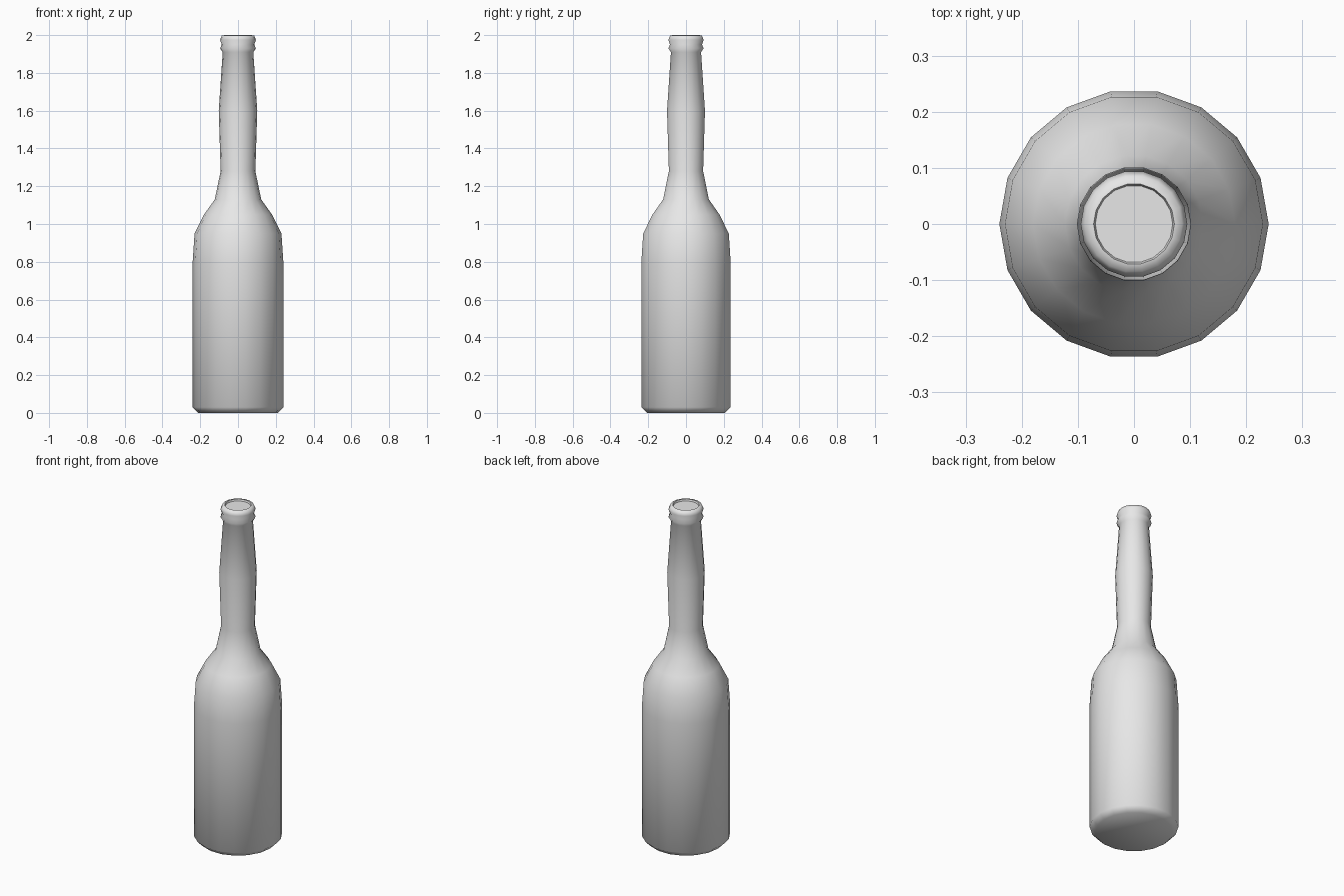
import bpy
import bmesh
import math

cube = bpy.data.objects.get("Cube")
if cube:
    bpy.data.objects.remove(cube, do_unlink=True)

SIDES = 18

# Single plain glass colour
grey = bpy.data.materials.new("plain_grey")
grey.use_nodes = True
colour = (0.8, 0.8, 0.8, 1)
grey.diffuse_color = colour
grey.node_tree.nodes["Principled BSDF"].inputs["Base Color"].default_value = colour


def lathe(name, profile, material):
    """Turn a (radius, height) profile round z and close both ends."""
    bm = bmesh.new()
    rings = []
    for radius, z in profile:
        ring = []
        for i in range(SIDES):
            a = math.tau * i / SIDES
            ring.append(bm.verts.new((radius * math.cos(a), radius * math.sin(a), z)))
        rings.append(ring)
    for low, high in zip(rings, rings[1:]):
        for i in range(SIDES):
            j = (i + 1) % SIDES
            bm.faces.new((low[i], low[j], high[j], high[i]))
    bm.faces.new(rings[0][::-1])
    bm.faces.new(rings[-1])
    mesh = bpy.data.meshes.new(name)
    bm.to_mesh(mesh)
    bm.free()
    mesh.materials.append(material)
    obj = bpy.data.objects.new(name, mesh)
    bpy.context.collection.objects.link(obj)
    return obj


# Base chamfer, straight body and rounded shoulder
body = [(0.21, 0), (0.24, 0.03), (0.24, 0.8), (0.23, 0.95), (0.18, 1.05), (0.123, 1.13)]
# Neck with a gentle swelling
neck = [(0.092, 1.28), (0.102, 1.6), (0.081, 1.91)]
# Double-ringed lip with a shallow dished mouth
lip = [(0.095, 1.93), (0.086, 1.95), (0.095, 1.975), (0.086, 1.997),
       (0.072, 2.0), (0.069, 1.99)]

bottle = lathe("bottle", body + neck + lip, grey)

bpy.ops.object.select_all(action="DESELECT")
bottle.select_set(True)
bpy.context.view_layer.objects.active = bottle
bpy.ops.object.shade_smooth_by_angle(angle=math.radians(60))
